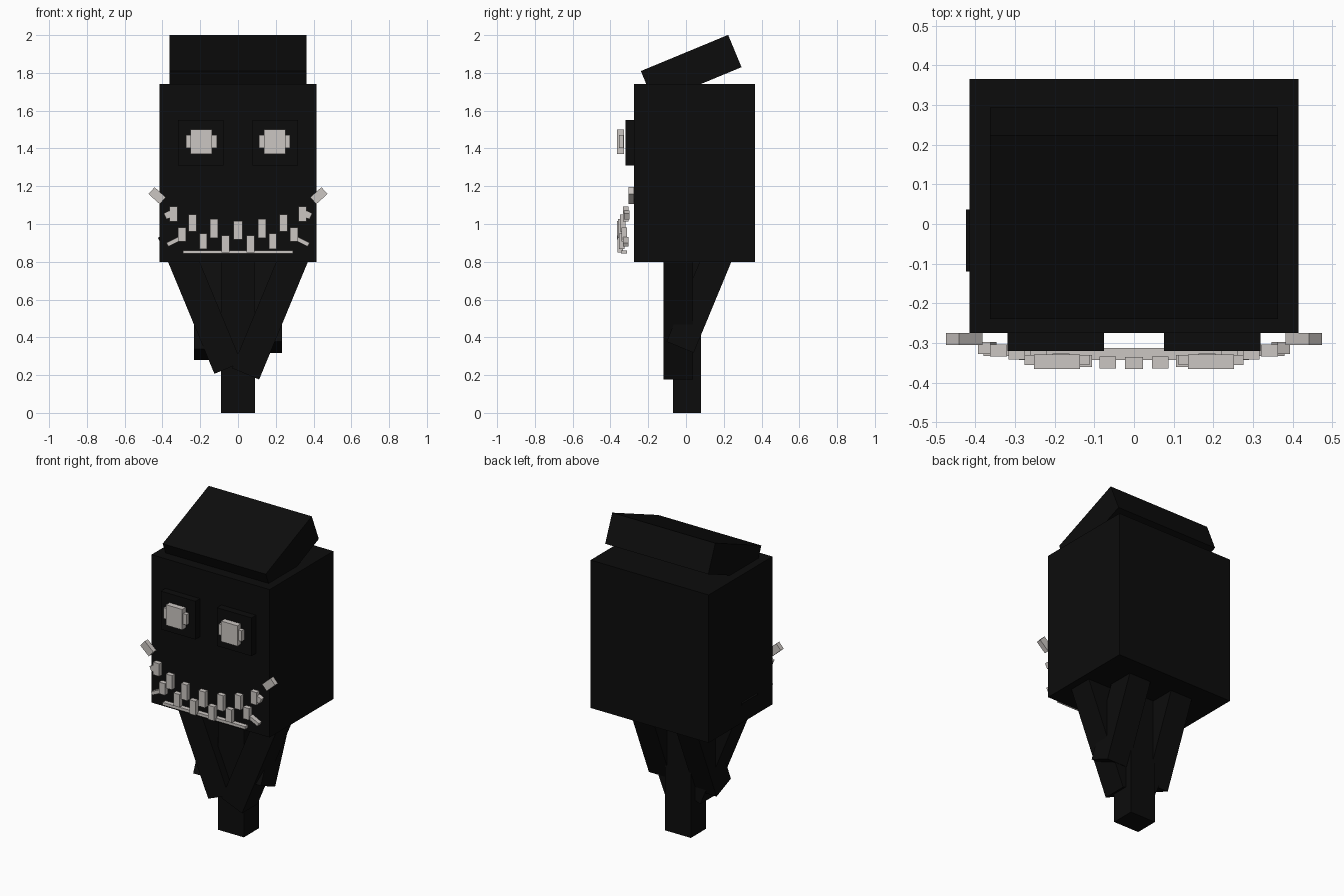
import bpy
from math import radians, sin, cos
from mathutils import Vector

if "Cube" in bpy.data.objects:
    bpy.data.objects.remove(bpy.data.objects["Cube"], do_unlink=True)


def material(name, rgb):
    m = bpy.data.materials.new(name)
    m.use_nodes = True
    m.diffuse_color = (*rgb, 1)
    m.node_tree.nodes["Principled BSDF"].inputs["Base Color"].default_value = (*rgb, 1)
    return m


black = material("soot black", (0.0037, 0.0037, 0.0037))
bone = material("bone white", (0.6, 0.565, 0.54))


def box(name, centre, size, mat, rot=(0, 0, 0)):
    bpy.ops.mesh.primitive_cube_add(size=1, location=centre, rotation=rot)
    ob = bpy.context.object
    ob.name = name
    ob.scale = size
    ob.data.materials.append(mat)
    return ob


# Head and tilted cap
box("head", (0, 0.045, 1.27), (0.83, 0.64, 0.94), black)
box("cap", (0, 0.0275, 1.82), (0.725, 0.5, 0.185), black, (radians(22.5), 0, 0))

# Central stalk
box("stalk", (0, 0.005, 0.425), (0.18, 0.15, 0.85), black)

# Slanted roots: each is placed from its lowest outer corner
A = radians(22.5)
LENGTH, WIDTH = 0.78, 0.155
for side, name, low_x, low_z, back_z in ((-1, "right", 0.125, 0.207, 0.28),
                                         (1, "left", 0.112, 0.177, 0.318)):
    up = Vector((side * sin(A), 0, cos(A)))
    inward = Vector((-side * cos(A), 0, sin(A)))
    corner = Vector((side * low_x, -0.042, low_z))
    box(name + "_front_root", corner + up * LENGTH / 2 + inward * WIDTH / 2,
        (WIDTH, 0.156, LENGTH), black, (0, side * A, 0))

    up = Vector((0, sin(A), cos(A)))
    inward = Vector((0, -cos(A), sin(A)))
    corner = Vector((side * 0.155, 0.24 - (0.8 - back_z) * 0.414, back_z))
    box(name + "_back_root", corner + up * 0.32 + inward * WIDTH / 2,
        (WIDTH, WIDTH, 0.64), black, (-A, 0, 0))

    # Eye sockets and stepped eyes
    box(name + "_socket", (side * 0.197, -0.295, 1.43), (0.243, 0.05, 0.243), black)
    box(name + "_eye", (side * 0.194, -0.347, 1.435), (0.115, 0.036, 0.13), bone)
    box(name + "_eye_rim", (side * 0.194, -0.343, 1.437), (0.163, 0.026, 0.068), bone)


def tooth(name, x, z, width, height, angle=0):
    box(name, (x, -0.35 + 0.27 * x * x, z), (width, 0.03, height), bone,
        (0, radians(angle), 0))


# Curved rows of teeth, mirrored about the middle
tooth("middle_tooth", 0, 0.967, 0.045, 0.1)
upper = ((0.127, 0.976), (0.241, 1.006), (0.342, 1.053))
lower = ((0.066, 0.895), (0.184, 0.908), (0.296, 0.945))
for side, name in ((-1, "right"), (1, "left")):
    for i, (x, z) in enumerate(upper):
        tooth(f"{name}_upper_tooth_{i}", side * x, z, 0.043, 0.1 - 0.01 * i)
    for i, (x, z) in enumerate(lower):
        tooth(f"{name}_lower_tooth_{i}", side * x, z, 0.042, 0.09 - 0.008 * i)
    tooth(name + "_mouth_corner", side * 0.343, 0.906, 0.07, 0.022, side * 26)
    tooth(name + "_small_tooth", side * 0.37, 1.048, 0.035, 0.035, -side * 65)
    box(name + "_cheek_spike", (side * 0.428, -0.29, 1.15), (0.08, 0.03, 0.048),
        bone, (0, -side * radians(42), 0))

# Lower lip bar
box("lip_bar", (0, -0.328, 0.852), (0.58, 0.03, 0.018), bone)
